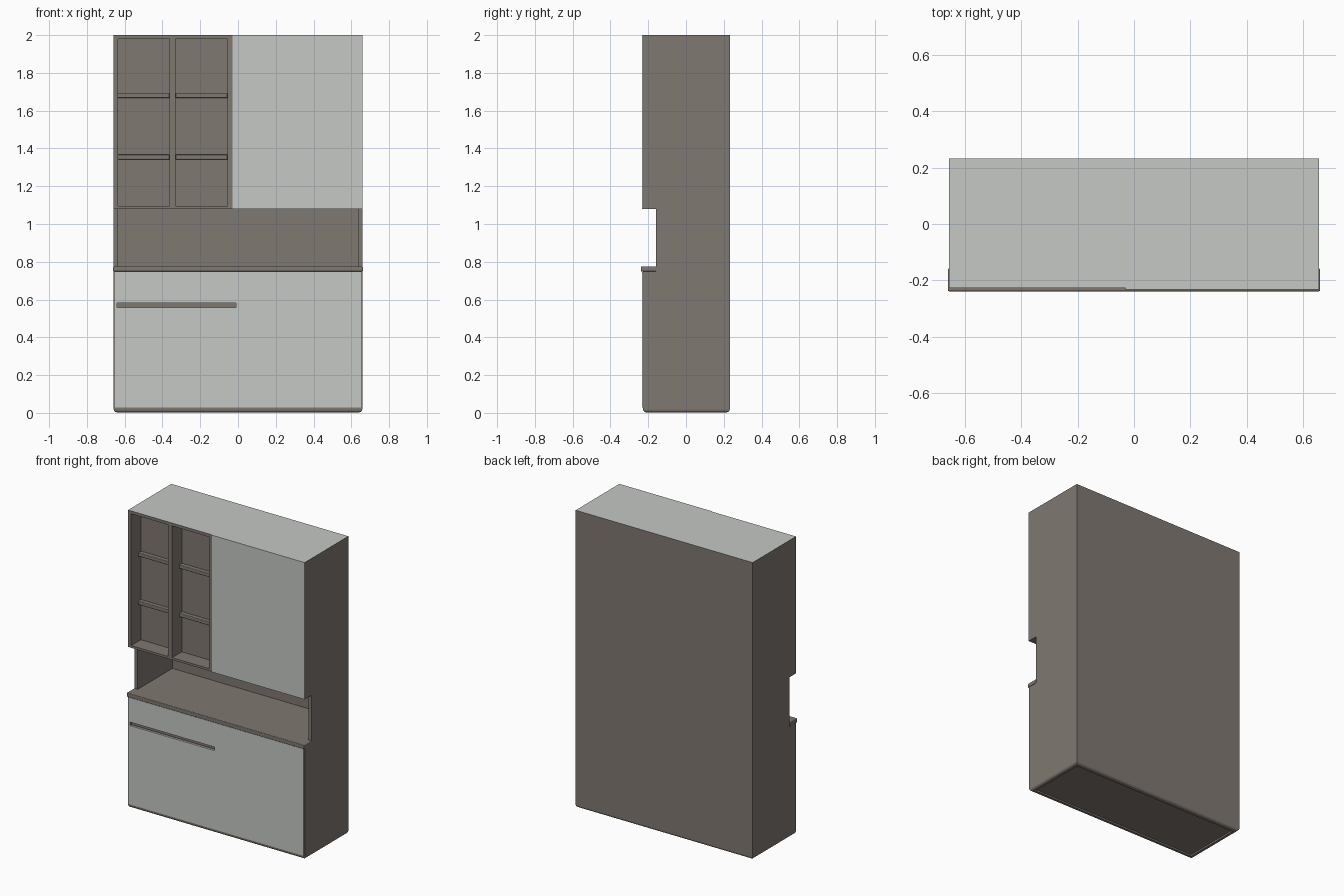
import bpy, bmesh
from mathutils import Vector

if "Cube" in bpy.data.objects:
    bpy.data.objects.remove(bpy.data.objects["Cube"])


def material(name, rgb):
    m = bpy.data.materials.new(name)
    m.diffuse_color = (*rgb, 1.0)
    m.use_nodes = True
    m.node_tree.nodes["Principled BSDF"].inputs["Base Color"].default_value = m.diffuse_color
    return m


BROWN = material("taupe_wood", (0.215, 0.188, 0.165))
LIGHT = material("pale_grey_lacquer", (0.56, 0.58, 0.55))


def box(name, x, y, z, mat=BROWN, bevel=0.0, pick=None):
    """Box from ranges; optionally bevel the edges chosen by pick(edge)."""
    bm = bmesh.new()
    bmesh.ops.create_cube(bm, size=1.0)
    for v in bm.verts:
        v.co = Vector([r[0] + (c + 0.5) * (r[1] - r[0]) for c, r in zip(v.co, (x, y, z))])
    if bevel:
        edges = [e for e in bm.edges if pick is None or pick(e)]
        bmesh.ops.bevel(bm, geom=edges, offset=bevel, segments=3, profile=0.5, affect='EDGES')
    me = bpy.data.meshes.new(name)
    bm.to_mesh(me)
    bm.free()
    me.materials.append(mat)
    ob = bpy.data.objects.new(name, me)
    bpy.context.collection.objects.link(ob)
    return ob


def cut(target, cutters):
    """Subtract every cutter and bake the result."""
    for c in cutters:
        c.hide_render = True
        mod = target.modifiers.new("cut", 'BOOLEAN')
        mod.operation = 'DIFFERENCE'
        mod.solver = 'EXACT'
        mod.object = c
    dg = bpy.context.evaluated_depsgraph_get()
    me = bpy.data.meshes.new_from_object(target.evaluated_get(dg))
    target.modifiers.clear()
    target.data = me


def at_bottom(e):
    return all(v.co.z < 0.1 for v in e.verts)


W = 0.658

# main carcass with softened foot
carcass = box("carcass", (-W, W), (-0.228, 0.232), (0.003, 2.0), bevel=0.016, pick=at_bottom)

# cutters: open niche, side notch, two display columns, handle slot, hollow underside
slot = box("slot_cutter", (-0.64, -0.01), (-0.3, -0.215), (0.558, 0.582))
cutters = [
    slot,
    box("niche_cutter", (-0.635, 0.635), (-0.3, 0.21), (0.774, 1.08)),
    box("notch_cutter", (-0.8, 0.8), (-0.3, -0.16), (0.774, 1.08)),
    box("underside_cutter", (-0.63, 0.63), (-0.2, 0.2), (-0.1, 0.014)),
]
columns = [(-0.635, -0.362), (-0.33, -0.055)]
for c in columns:
    cutters.append(box("column_cutter", c, (-0.3, -0.125), (1.095, 1.98)))
cut(carcass, cutters)

# pale top face of the carcass
carcass.data.materials.clear()
carcass.data.materials.append(BROWN)
carcass.data.materials.append(LIGHT)
for p in carcass.data.polygons:
    p.material_index = 1 if p.normal.z > 0.9 and p.center.z > 1.99 else 0

# lower front panel with the handle slot
lower = box("lower_front_panel", (-0.65, 0.652), (-0.234, -0.227), (0.028, 0.746), LIGHT)
cut(lower, [slot])

# upper door
box("upper_door", (-0.03, W), (-0.232, -0.227), (1.08, 2.0), LIGHT)

# counter lip
box("counter_lip", (-0.661, 0.661), (-0.239, -0.158), (0.748, 0.775), bevel=0.004)

# shallow shelves in both display columns
for c in columns:
    for z in (1.342, 1.667):
        box("display_shelf", c, (-0.155, -0.124), (z, z + 0.025), bevel=0.004)

# remove the helpers
for c in cutters:
    bpy.data.objects.remove(c, do_unlink=True)
